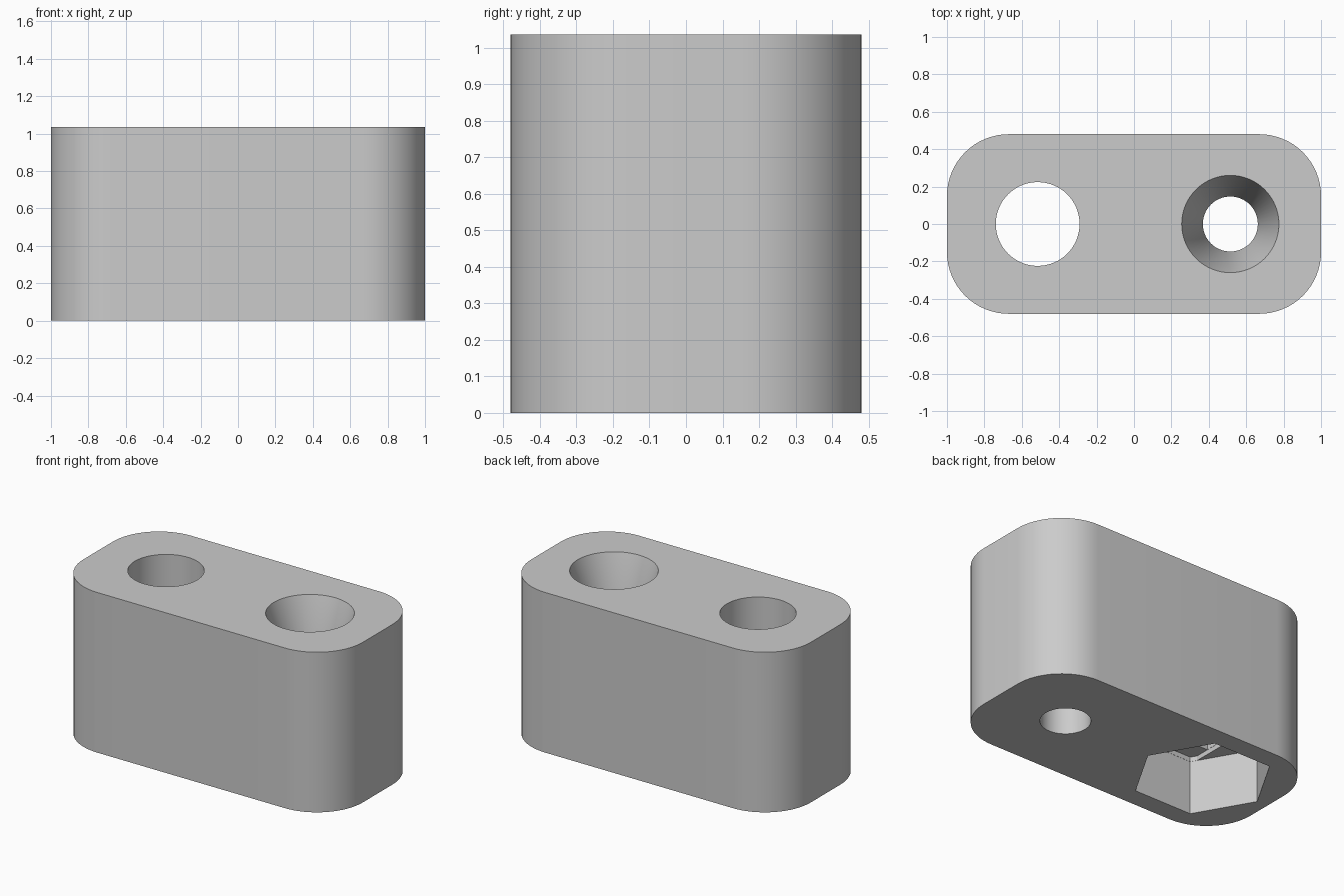
import bpy, bmesh
from math import cos, sin, pi, radians

cube = bpy.data.objects.get("Cube")
if cube:
    bpy.data.objects.remove(cube, do_unlink=True)

HEIGHT = 1.035
HOLE_X = 0.515

grey = bpy.data.materials.new("plain grey")
grey.use_nodes = True
colour = (0.6, 0.6, 0.6, 1)
grey.diffuse_color = colour
grey.node_tree.nodes["Principled BSDF"].inputs["Base Color"].default_value = colour


def ring(radius, sides, cx=0):
    return [(cx + radius * cos(2 * pi * i / sides), radius * sin(2 * pi * i / sides))
            for i in range(sides)]


def rounded_rectangle(hx, hy, r, steps):
    pts = []
    for q, (sx, sy) in enumerate([(1, 1), (-1, 1), (-1, -1), (1, -1)]):
        for i in range(steps + 1):
            a = (q + i / steps) * pi / 2
            pts.append((sx * (hx - r) + r * cos(a), sy * (hy - r) + r * sin(a)))
    return pts


def loft(name, sections):
    """Closed solid through (outline, z) sections with equal point counts."""
    bm = bmesh.new()
    loops = [[bm.verts.new((x, y, z)) for x, y in pts] for pts, z in sections]
    n = len(loops[0])
    for low, high in zip(loops, loops[1:]):
        for i in range(n):
            j = (i + 1) % n
            bm.faces.new((low[i], low[j], high[j], high[i]))
    bm.faces.new(loops[0][::-1])
    bm.faces.new(loops[-1])
    bmesh.ops.recalc_face_normals(bm, faces=bm.faces)
    mesh = bpy.data.meshes.new(name)
    bm.to_mesh(mesh)
    bm.free()
    mesh.materials.append(grey)
    obj = bpy.data.objects.new(name, mesh)
    bpy.context.collection.objects.link(obj)
    return obj


# Rounded block
outline = rounded_rectangle(1, 0.48, 0.33, 16)
block = loft("block", [(outline, 0), (outline, HEIGHT)])

# Hexagonal nut pocket, then two shallow steps leading up to the bolt hole
nut = ring(0.41, 6, -HOLE_X)
slot = [(-HOLE_X + x, y) for x, y in
        [(0.226, -0.318), (0.226, 0.318), (0.204, 0.354), (-0.204, 0.354),
         (-0.226, 0.318), (-0.226, -0.318), (-0.204, -0.354), (0.204, -0.354)]]
square = [(-HOLE_X + 0.225 * sx, 0.225 * sy)
          for sx, sy in [(1, -1), (1, 1), (-1, 1), (-1, -1)]]
bolt = ring(0.224, 64, -HOLE_X)

# Screw hole with a steep countersink
narrow = ring(0.147, 64, HOLE_X)
wide = ring(0.26, 64, HOLE_X)

cutters = [
    loft("nut_pocket", [(nut, -0.1), (nut, 0.345)]),
    loft("slot_step", [(slot, 0.34), (slot, 0.375)]),
    loft("square_step", [(square, 0.365), (square, 0.405)]),
    loft("bolt_hole", [(bolt, 0.395), (bolt, HEIGHT + 0.1)]),
    loft("screw_hole", [(narrow, -0.1), (narrow, HEIGHT - 0.38),
                        (wide, HEIGHT), (wide, HEIGHT + 0.1)]),
]

bpy.ops.object.select_all(action="DESELECT")
bpy.context.view_layer.objects.active = block
block.select_set(True)
for cutter in cutters:
    cutter.hide_render = True
    cut = block.modifiers.new(cutter.name, "BOOLEAN")
    cut.operation = "DIFFERENCE"
    cut.solver = "EXACT"
    cut.object = cutter
    bpy.ops.object.modifier_apply(modifier=cut.name)
    bpy.data.objects.remove(cutter, do_unlink=True)

bpy.ops.object.shade_smooth_by_angle(angle=radians(30))
